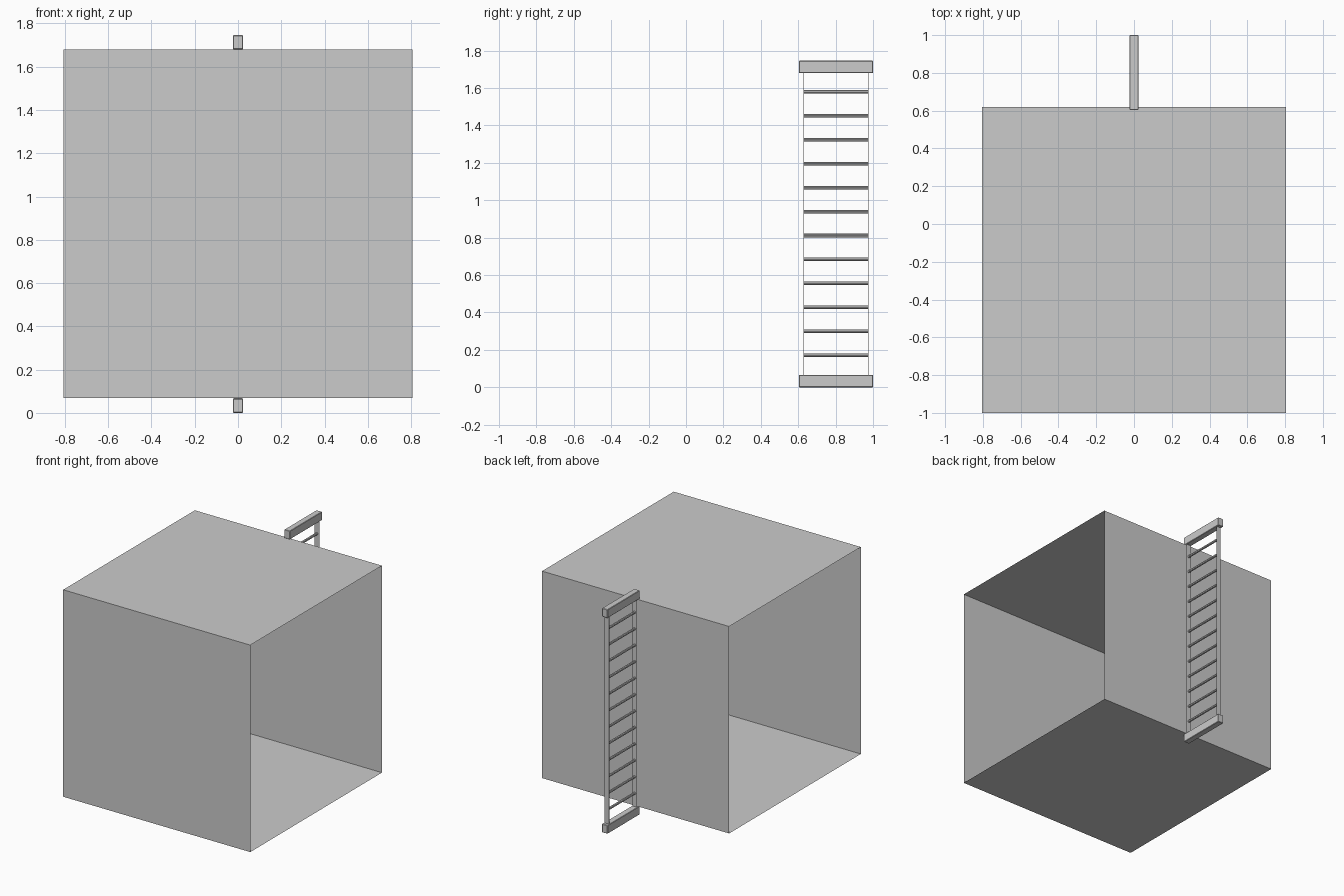
import bpy, bmesh, math
from mathutils import Matrix

if "Cube" in bpy.data.objects:
    bpy.data.objects.remove(bpy.data.objects["Cube"])


def make_object(name, bm):
    mesh = bpy.data.meshes.new(name)
    bm.to_mesh(mesh)
    bm.free()
    obj = bpy.data.objects.new(name, mesh)
    bpy.context.collection.objects.link(obj)
    return obj


def box(name, center, size, bevel=0.0):
    bm = bmesh.new()
    bmesh.ops.create_cube(bm, size=1.0, matrix=Matrix.LocRotScale(center, None, size))
    if bevel:
        bmesh.ops.bevel(bm, geom=bm.edges[:], offset=bevel, segments=1, affect='EDGES')
    return make_object(name, bm)


# Open sleeve: a rectangle in y/z extruded along x, both ends left open
HALF_X = 0.806
BOTTOM, TOP = 0.068, 1.68
profile = [(-1.0, BOTTOM), (0.62, BOTTOM), (0.62, TOP), (-1.0, TOP)]
bm = bmesh.new()
left = [bm.verts.new((-HALF_X, y, z)) for y, z in profile]
right = [bm.verts.new((HALF_X, y, z)) for y, z in profile]
for i in range(4):
    j = (i + 1) % 4
    bm.faces.new((left[i], left[j], right[j], right[i]))
bmesh.ops.recalc_face_normals(bm, faces=bm.faces[:])
make_object("open_sleeve", bm)

# Ladder end bars
MID_Y = 0.802
for name, z in (("bottom_bar", 0.033), ("top_bar", 1.713)):
    box(name, (0, MID_Y, z), (0.048, 0.396, 0.066), bevel=0.003)

# Thin flat side rails
for name, y in (("inner_rail", 0.630), ("outer_rail", 0.974)):
    box(name, (0, y, (0.064 + 1.682) / 2), (0.04, 0.002, 1.618))

# Evenly spaced rungs
RUNGS = 12
for i in range(RUNGS):
    z = 0.171 + i * (1.58 - 0.171) / (RUNGS - 1)
    bm = bmesh.new()
    bmesh.ops.create_cone(
        bm, cap_ends=True, segments=8, radius1=0.0095, radius2=0.0095, depth=0.344,
        matrix=Matrix.Translation((0, MID_Y, z)) @ Matrix.Rotation(math.pi / 2, 4, 'X'))
    make_object(f"rung_{i + 1}", bm)
